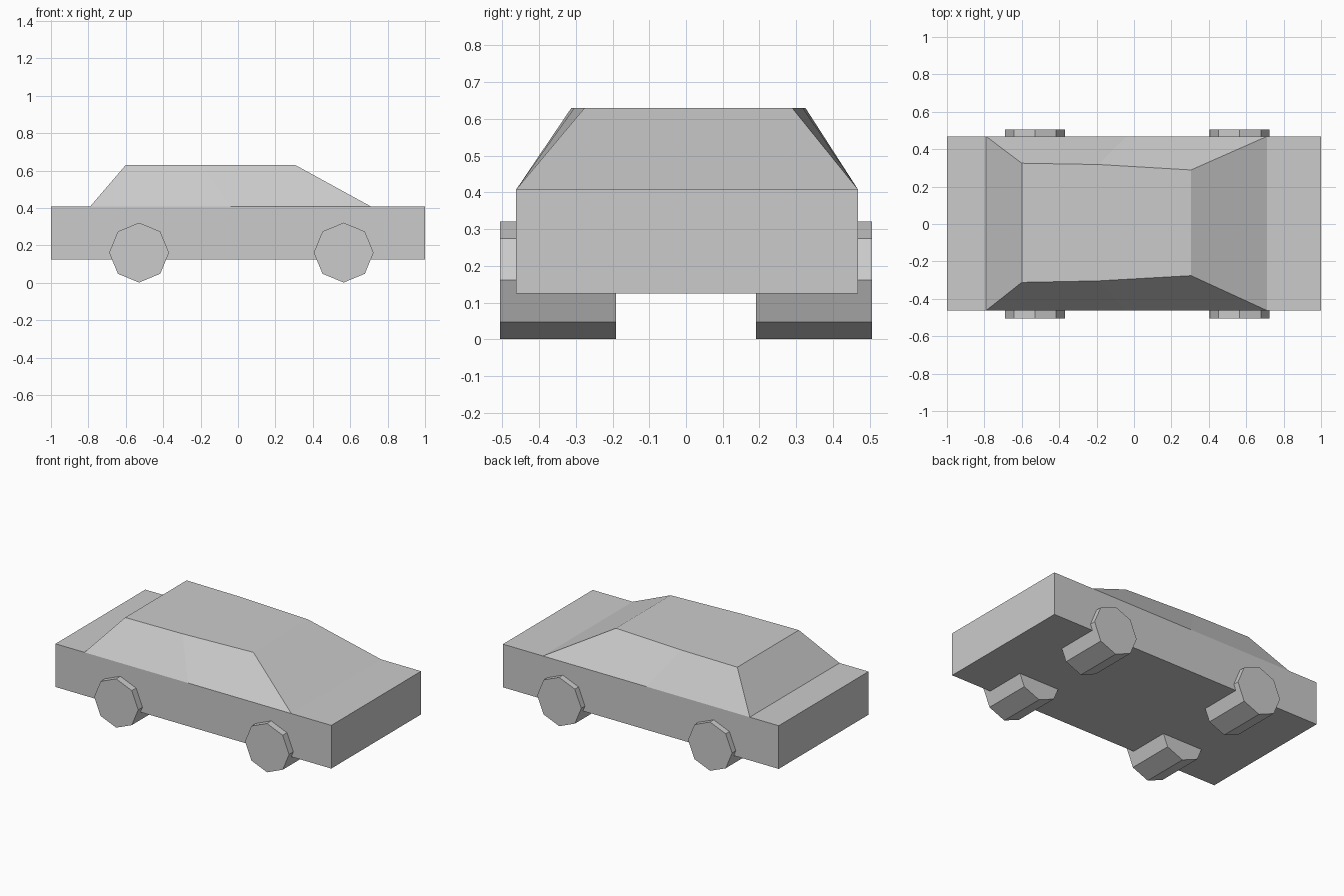
import bpy, bmesh
from math import pi
from mathutils import Matrix

if "Cube" in bpy.data.objects:
    bpy.data.objects.remove(bpy.data.objects["Cube"])

Y_FRONT, Y_BACK = -0.462, 0.468      # body sides
Y_MID = (Y_FRONT + Y_BACK) / 2
Z_LOW, Z_BELT, Z_ROOF = 0.125, 0.408, 0.63


def finish(name, bm):
    bmesh.ops.recalc_face_normals(bm, faces=bm.faces)
    mesh = bpy.data.meshes.new(name)
    bm.to_mesh(mesh)
    bm.free()
    obj = bpy.data.objects.new(name, mesh)
    bpy.context.collection.objects.link(obj)
    return obj


# Lower body: a plain box
bm = bmesh.new()
size = Matrix.Diagonal((2, Y_BACK - Y_FRONT, Z_BELT - Z_LOW, 1))
bmesh.ops.create_cube(bm, size=1, matrix=Matrix.Translation((0, Y_MID, (Z_LOW + Z_BELT) / 2)) @ size)
finish("lower_body", bm)

# Cabin: stations of (belt x, roof x, roof y front, roof y back)
stations = [(-0.79, -0.60, -0.312, 0.325),
            (-0.04, -0.19, -0.304, 0.318),
            (0.71, 0.305, -0.276, 0.289)]
bm = bmesh.new()
rings = [[bm.verts.new(p) for p in ((xb, Y_FRONT, Z_BELT), (xr, yf, Z_ROOF),
                                    (xr, yb, Z_ROOF), (xb, Y_BACK, Z_BELT))]
         for xb, xr, yf, yb in stations]
for a, b in zip(rings, rings[1:]):
    for i in range(3):                # sides and roof, open where it meets the body
        bm.faces.new((a[i], b[i], b[i + 1], a[i + 1]))
bm.faces.new(rings[0])                # rear window
bm.faces.new(rings[-1])               # windscreen
finish("cabin", bm)

# Wheels: eight-sided cylinders
for end, x in (("rear", -0.529), ("front", 0.565)):
    for side, sign in (("right", -1), ("left", 1)):
        bm = bmesh.new()
        place = Matrix.Translation((x, sign * 0.348, 0.161)) @ Matrix.Rotation(pi / 2, 4, 'X')
        bmesh.ops.create_cone(bm, cap_ends=True, segments=8, radius1=0.16, radius2=0.16,
                              depth=0.316, matrix=place)
        finish(f"{end}_{side}_wheel", bm)
